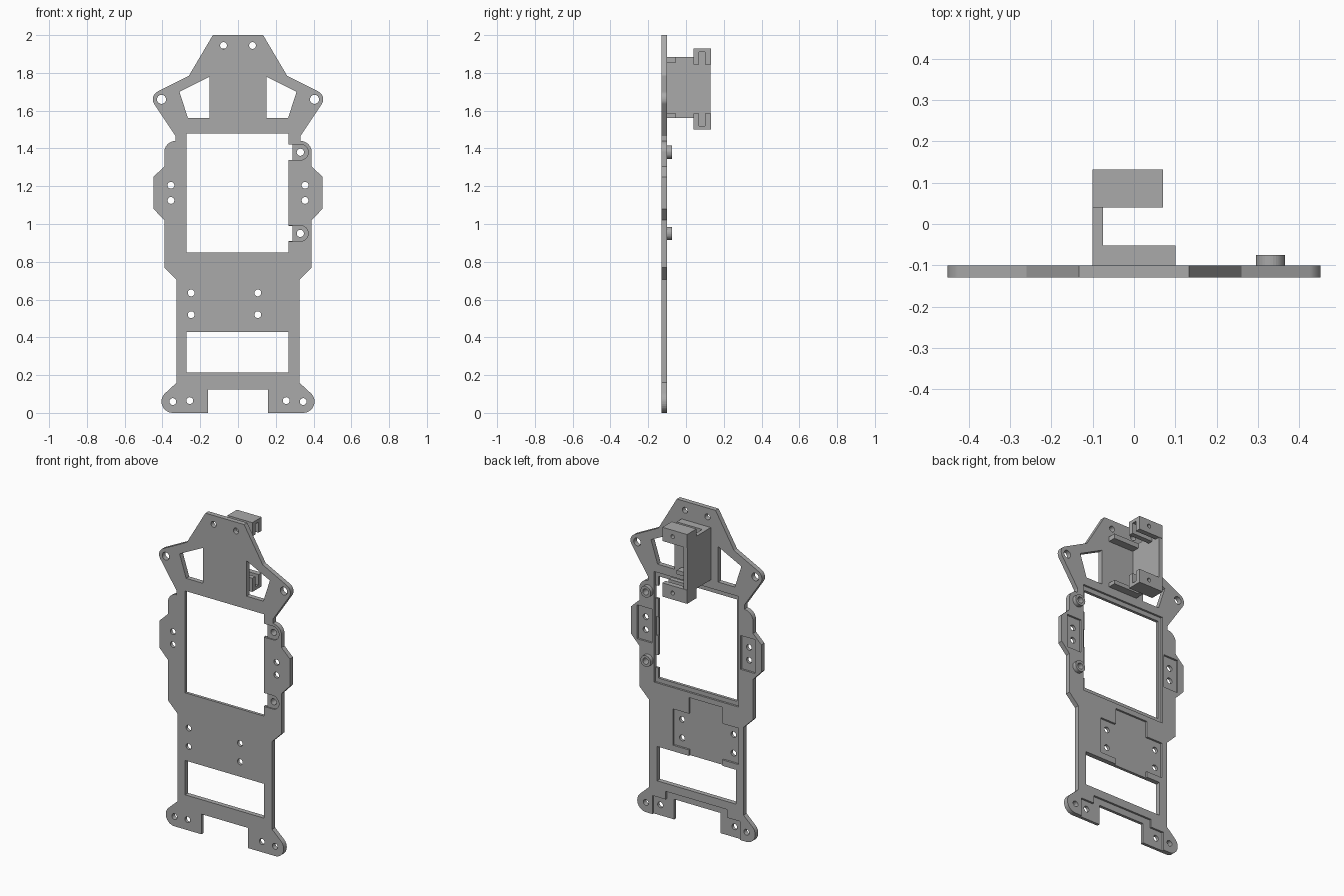
import bpy, bmesh
from math import cos, sin, radians

if "Cube" in bpy.data.objects:
    bpy.data.objects.remove(bpy.data.objects["Cube"], do_unlink=True)

FRONT, BACK = -0.13, -0.10
RECESS = BACK - 0.012

grey = bpy.data.materials.new("plain_grey")
grey.use_nodes = True
grey.diffuse_color = (0.4, 0.4, 0.4, 1)
grey.node_tree.nodes["Principled BSDF"].inputs["Base Color"].default_value = (0.4, 0.4, 0.4, 1)


def arc(cx, cz, r, start, end, steps=12):
    angles = [radians(start + (end - start) * i / steps) for i in range(steps + 1)]
    return [(cx + r * cos(a), cz + r * sin(a)) for a in angles]


def disc(cx, cz, r):
    return arc(cx, cz, r, 0, 360, 32)[:-1]


def rect(x0, x1, z0, z1):
    return [(x0, z0), (x1, z0), (x1, z1), (x0, z1)]


def mirrored(points):
    return [(-x, z) for x, z in reversed(points)]


def prism(name, points, y0, y1):
    """Extrude an x-z profile along y."""
    bm = bmesh.new()
    face = bm.faces.new([bm.verts.new((x, y0, z)) for x, z in points])
    made = bmesh.ops.extrude_face_region(bm, geom=[face])["geom"]
    moved = [v for v in made if isinstance(v, bmesh.types.BMVert)]
    bmesh.ops.translate(bm, verts=moved, vec=(0, y1 - y0, 0))
    bmesh.ops.recalc_face_normals(bm, faces=bm.faces)
    mesh = bpy.data.meshes.new(name)
    bm.to_mesh(mesh)
    bm.free()
    mesh.materials.append(grey)
    obj = bpy.data.objects.new(name, mesh)
    bpy.context.scene.collection.objects.link(obj)
    return obj


def combine(obj, points, y0, y1, operation="DIFFERENCE"):
    """Boolean a prism with the object and discard the helper."""
    helper = prism("helper", points, y0, y1)
    helper.hide_render = True
    mod = obj.modifiers.new("boolean", "BOOLEAN")
    mod.operation, mod.solver, mod.object = operation, "EXACT", helper
    bpy.context.view_layer.objects.active = obj
    bpy.ops.object.modifier_apply(modifier=mod.name)
    bpy.data.objects.remove(helper, do_unlink=True)


def cut_through(obj, points):
    combine(obj, points, FRONT - 0.05, BACK + 0.05)


def cut_back(obj, points):
    combine(obj, points, RECESS, BACK + 0.05)


# Main plate: half outline, mirrored
half = [(0.133, 2.0), (0.26, 1.785)]
half += arc(0.405, 1.66, 0.046, 62, -34)
half += [(0.33, 1.465), (0.33, 1.44)] + arc(0.33, 1.38, 0.06, 85, 0)
half += [(0.39, 1.305), (0.447, 1.25), (0.447, 1.08), (0.39, 1.02),
         (0.39, 0.77), (0.325, 0.705), (0.325, 0.16)]
half += arc(0.345, 0.06, 0.06, 45, -90)
half += [(0.16, 0), (0.16, 0.125)]
plate = prism("frame_plate", half + mirrored(half), FRONT, BACK)

# Windows
cut_through(plate, rect(-0.272, 0.268, 0.848, 1.48))
cut_through(plate, rect(-0.272, 0.268, 0.215, 0.428))
shoulder_window = [(0.15, 1.56), (0.265, 1.56), (0.31, 1.70), (0.15, 1.78)]
cut_through(plate, shoulder_window)
cut_through(plate, mirrored(shoulder_window))

# Recesses on the back
cut_back(plate, rect(-0.292, 0.288, 0.822, 1.508))
mid_recess = [(-0.29, 0.465), (-0.18, 0.465), (-0.18, 0.40), (0.05, 0.40),
              (0.05, 0.465), (0.16, 0.465), (0.16, 0.69), (0.05, 0.69),
              (0.05, 0.79), (-0.18, 0.79), (-0.18, 0.69), (-0.29, 0.69)]
cut_back(plate, mid_recess)
foot_recess = [(0.30, -0.05), (0.30, 0.115), (0.21, 0.115), (0.21, 0.165)]
cut_back(plate, foot_recess + mirrored(foot_recess))
side_recess = rect(0.305, 0.405, 1.06, 1.27)
cut_back(plate, side_recess)
cut_back(plate, mirrored(side_recess))

# Screw holes
for x, z, r in [(0.405, 1.66, 0.024), (0.355, 1.205, 0.018), (0.355, 1.125, 0.018),
                (0.345, 0.06, 0.018), (0.255, 0.065, 0.018), (0.077, 1.945, 0.018)]:
    cut_through(plate, disc(x, z, r))
    cut_through(plate, disc(-x, z, r))
for x in (-0.248, 0.105):
    for z in (0.52, 0.635):
        cut_through(plate, disc(x, z, 0.018))

# Boss seats: edge notch, shallow front slot, screw hole
for name, z in (("upper_boss", 1.38), ("lower_boss", 0.95)):
    cut_through(plate, rect(0.25, 0.288, z - 0.04, z + 0.04))
    slot = arc(0.33, z, 0.042, -90, 90) + [(0.25, z + 0.042), (0.25, z - 0.042)]
    combine(plate, slot, FRONT - 0.05, FRONT + 0.008)
    cut_through(plate, disc(0.33, z, 0.019))
    boss = prism(name, disc(0.33, z, 0.035), BACK, -0.075)
    cut_through(boss, disc(0.33, z, 0.019))

# Small latch groove on the window edge
combine(plate, rect(0.25, 0.285, 1.11, 1.225), FRONT + 0.01, BACK + 0.02)

# Side holder: wall, clamp ends and base lips
holder = prism("holder", rect(-0.10, -0.075, 1.56, 1.885), BACK, 0.13)
for z0, z1 in ((1.845, 1.93), (1.50, 1.585)):
    combine(holder, rect(-0.10, 0.07, z0, z1), 0.04, 0.132, "UNION")
for z0, z1 in ((1.855, 1.885), (1.56, 1.585)):
    combine(holder, rect(-0.10, 0.10, z0, z1), BACK, -0.052, "UNION")

# Clamp grooves facing inward, and pin holes
for z0, z1 in ((1.80, 1.91), (1.52, 1.63)):
    combine(holder, rect(-0.075, 0.10, z0, z1), 0.07, 0.10)
for z in (1.89, 1.54):
    combine(holder, disc(0.0, z, 0.012), 0.0, 0.2)
